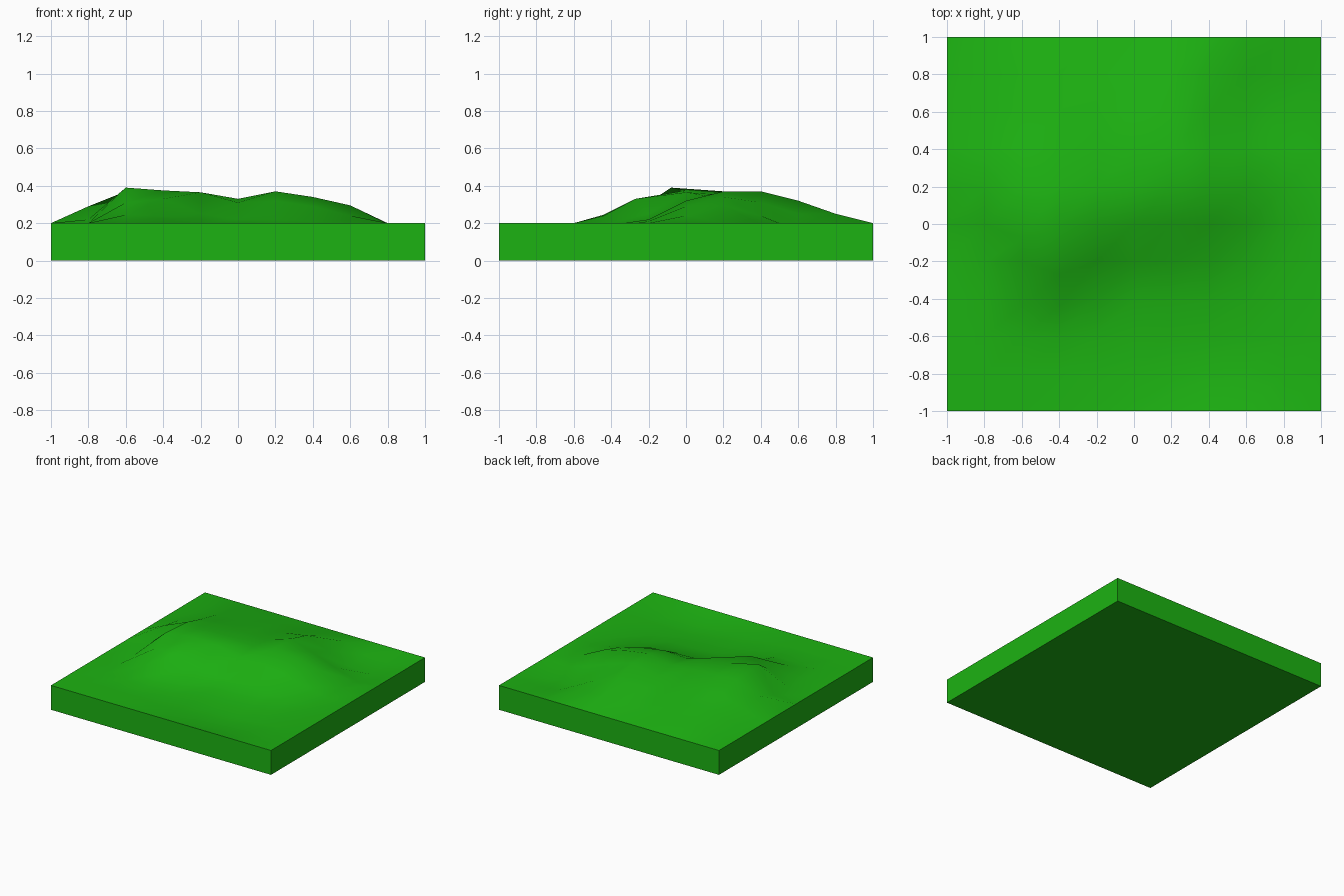
import bpy, bmesh
from mathutils import Vector

if "Cube" in bpy.data.objects:
    bpy.data.objects.remove(bpy.data.objects["Cube"])

N = 10                       # cells per side
BASE = 0.2                   # slab thickness

# Interior relief in hundredths above the slab, rows from back to front
RELIEF = [
    [2, 5, 4, 4, 4, 5, 5, -1, -2],
    [4, 8, 8, 8, 9, 12, 5, -3, -4],
    [6, 12, 13, 11, 11, 17, 11, 4, -2],
    [9, 17, 16, 15, 13, 17, 14, 9.5, 0],
    [2, 19, 17.5, 16.5, 11, 12, 9, 4, 0],
    [0, 11, 13, 5, 2, 2, 1, 0, -1],
    [0, 4.5, 4, 0, -1, -2, -2, -2, -1],
    [0, 0, 0, -1, -2, -3, -4, -3, -2],
    [0, 0, 0, -1, -2, -3, -4, -3, -2],
]
# Peak and spur points pulled towards the front: (column, row) -> y shift
PULL = {(2, 5): -0.08, (3, 4): -0.07, (2, 3): -0.04, (3, 3): -0.04}

bm = bmesh.new()

# Hilly top sheet
grid = {}
for i in range(N + 1):
    for j in range(N + 1):
        inside = 0 < i < N and 0 < j < N
        h = RELIEF[N - 1 - j][i - 1] / 100 if inside else 0
        y = -1 + 2 * j / N + PULL.get((i, j), 0)
        grid[i, j] = bm.verts.new((-1 + 2 * i / N, y, BASE + h))
for i in range(N):
    for j in range(N):
        f = bm.faces.new([grid[i, j], grid[i + 1, j], grid[i + 1, j + 1], grid[i, j + 1]])
        f.smooth = True

# Straight side walls and flat underside
rim = ([grid[i, 0] for i in range(N)] + [grid[N, j] for j in range(N)]
       + [grid[i, N] for i in range(N, 0, -1)] + [grid[0, j] for j in range(N, 0, -1)])
low = [bm.verts.new((v.co.x, v.co.y, 0)) for v in rim]
for k in range(len(rim)):
    n = (k + 1) % len(rim)
    bm.faces.new([rim[k], low[k], low[n], rim[n]])
bm.faces.new(low[::-1])
bmesh.ops.recalc_face_normals(bm, faces=bm.faces)

# Keep the slab's rim and corners crisp
for e in bm.edges:
    if len(e.link_faces) == 2 and not all(f.smooth for f in e.link_faces):
        e.smooth = False

mesh = bpy.data.meshes.new("terrain_tile")
bm.to_mesh(mesh)
bm.free()
tile = bpy.data.objects.new("terrain_tile", mesh)
bpy.context.collection.objects.link(tile)

grass = bpy.data.materials.new("grass_green")
grass.diffuse_color = (0.012, 0.45, 0.006, 1)
grass.use_nodes = True
grass.node_tree.nodes["Principled BSDF"].inputs["Base Color"].default_value = grass.diffuse_color
mesh.materials.append(grass)
